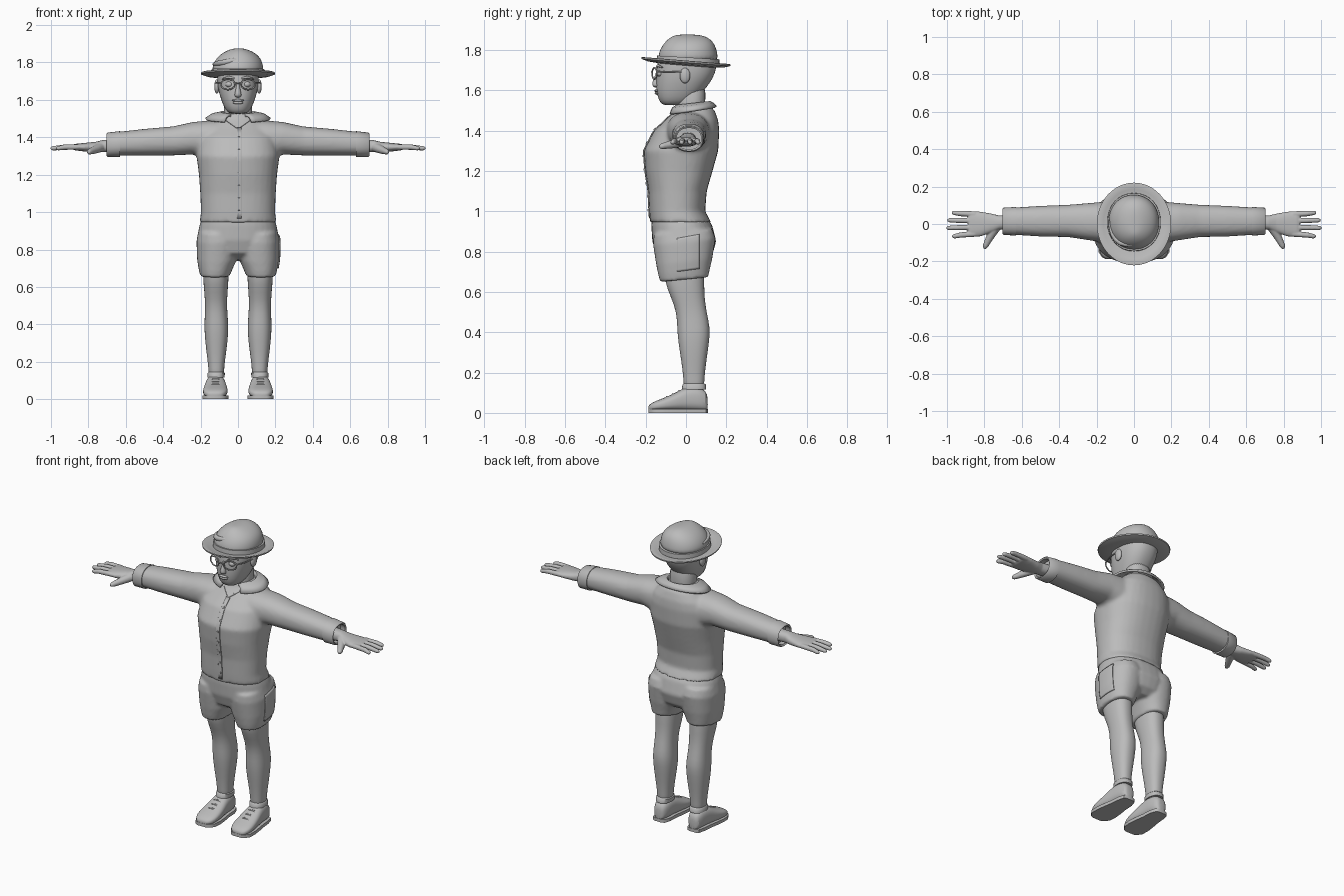
import bpy, bmesh, math
from mathutils import Vector

cube = bpy.data.objects.get("Cube")
if cube:
    bpy.data.objects.remove(cube, do_unlink=True)

GREY = (0.5, 0.5, 0.5, 1)
grey = bpy.data.materials.new("plain_grey")
grey.use_nodes = True
grey.diffuse_color = GREY
grey.node_tree.nodes["Principled BSDF"].inputs["Base Color"].default_value = GREY


def skin(bm, rings):
    """Join rings of vertices into a closed tube."""
    n = len(rings[0])
    for a, b in zip(rings, rings[1:]):
        for i in range(n):
            j = (i + 1) % n
            bm.faces.new((a[i], a[j], b[j], b[i]))
    bm.faces.new(rings[0][::-1])
    bm.faces.new(rings[-1])


def loft(bm, axis, rows, side=1, power=2.3, tilt=0, n=32):
    """Rows give a station on the axis and the bounds of a rounded section."""
    rings = []
    for a, u0, u1, v0, v1 in rows:
        ring = []
        for i in range(n):
            c, s = math.cos(math.tau * i / n), math.sin(math.tau * i / n)
            u = (u0 + u1) / 2 + (u1 - u0) / 2 * math.copysign(abs(c) ** (2 / power), c)
            v = (v0 + v1) / 2 + (v1 - v0) / 2 * math.copysign(abs(s) ** (2 / power), s)
            x, y, z = {"x": (a, u, v), "y": (u, a, v), "z": (u, v, a)}[axis]
            ring.append(bm.verts.new((x * side, y, z + tilt * y)))
        rings.append(ring)
    skin(bm, rings)


def tube(bm, points, radii, n=12):
    """Round tube through points with a radius at each one."""
    points = [Vector(p) for p in points]
    rings = []
    for i, p in enumerate(points):
        along = points[min(i + 1, len(points) - 1)] - points[max(i - 1, 0)]
        turn = along.to_track_quat("Z", "Y")
        rings.append([bm.verts.new(p + turn @ Vector((math.cos(t), math.sin(t), 0)) * radii[i])
                      for t in (math.tau * k / n for k in range(n))])
    skin(bm, rings)


def symmetric(rows):
    return [(z, -x, x, y0, y1) for z, x, y0, y1 in rows]


def finish(name, bm, pair=False, remesh=0, subsurf=0):
    """Turn the bmesh into an object, or a mirrored pair of objects."""
    made = []
    for label, sx in ((("left_", 1), ("right_", -1)) if pair else (("", 1),)):
        bmesh.ops.scale(bm, vec=(sx, 1, 1), verts=bm.verts)
        bmesh.ops.recalc_face_normals(bm, faces=bm.faces)
        mesh = bpy.data.meshes.new(label + name)
        bm.to_mesh(mesh)
        mesh.materials.append(grey)
        ob = bpy.data.objects.new(label + name, mesh)
        bpy.context.scene.collection.objects.link(ob)
        bpy.ops.object.select_all(action="DESELECT")
        ob.select_set(True)
        bpy.context.view_layer.objects.active = ob
        bpy.ops.object.shade_smooth_by_angle(angle=math.radians(50))
        if remesh:
            mod = ob.modifiers.new("merge", "REMESH")
            mod.mode, mod.voxel_size, mod.use_smooth_shade = "VOXEL", remesh, True
            mod = ob.modifiers.new("soften", "SMOOTH")
            mod.factor, mod.iterations = 0.5, 5
        if subsurf:
            mod = ob.modifiers.new("round", "SUBSURF")
            mod.levels = mod.render_levels = subsurf
        made.append(ob)
    bm.free()
    return made[0]


def blob(name, centre, radii, pair=False):
    bm = bmesh.new()
    bmesh.ops.create_uvsphere(bm, u_segments=20, v_segments=12, radius=1)
    bmesh.ops.scale(bm, vec=radii, verts=bm.verts)
    bmesh.ops.translate(bm, vec=centre, verts=bm.verts)
    finish(name, bm, pair)


def patch(name, corners, target, axis, offset=0.002, steps=16):
    """Thin cloth plate projected onto a garment."""
    a, b, c, d = (Vector(p) for p in corners)
    bm = bmesh.new()
    grid = [[bm.verts.new(a.lerp(b, i / steps).lerp(d.lerp(c, i / steps), j / steps))
             for j in range(steps + 1)] for i in range(steps + 1)]
    for i in range(steps):
        for j in range(steps):
            bm.faces.new((grid[i][j], grid[i + 1][j], grid[i + 1][j + 1], grid[i][j + 1]))
    ob = finish(name, bm)
    mod = ob.modifiers.new("fit", "SHRINKWRAP")
    mod.target, mod.wrap_method, mod.offset = target, "PROJECT", offset
    mod.use_project_x, mod.use_project_y = axis == "x", axis == "y"
    mod.use_positive_direction, mod.use_negative_direction = axis == "y", axis == "x"
    mod = ob.modifiers.new("thickness", "SOLIDIFY")
    mod.thickness, mod.offset = 0.006, 0


# Shirt: body and sleeves merged into one soft surface
bm = bmesh.new()
loft(bm, "z", symmetric([
    (.945, .207, -.178, .125), (1, .198, -.182, .095), (1.1, .202, -.186, .103),
    (1.2, .209, -.202, .132), (1.3, .222, -.21, .16), (1.4, .21, -.158, .165),
    (1.45, .18, -.103, .16), (1.5, .125, -.055, .142), (1.53, .09, -.045, .11)]))
for side in (1, -1):
    loft(bm, "x", [
        (.05, -.1, .12, 1.28, 1.49), (.15, -.1, .12, 1.28, 1.49), (.24, -.087, .112, 1.308, 1.482),
        (.35, -.07, .103, 1.303, 1.458), (.5, -.067, .097, 1.303, 1.445),
        (.66, -.057, .087, 1.303, 1.427)], side)
shirt = finish("shirt", bm, remesh=.011)

# Rolled cuffs, hollow at the wrist
bm = bmesh.new()
loft(bm, "x", [(.628, -.05, .08, 1.31, 1.42), (.632, -.062, .091, 1.295, 1.433),
               (.697, -.058, .087, 1.294, 1.425), (.702, -.053, .082, 1.299, 1.42),
               (.697, -.046, .075, 1.307, 1.412), (.665, -.046, .075, 1.307, 1.412)])
finish("cuff", bm, pair=True)

# Hands with four fingers and a thumb
bm = bmesh.new()
loft(bm, "x", [(.65, -.03, .05, 1.32, 1.39), (.72, -.03, .045, 1.32, 1.386),
               (.76, -.046, .055, 1.32, 1.376), (.82, -.066, .066, 1.324, 1.37),
               (.87, -.07, .069, 1.33, 1.365), (.885, -.065, .063, 1.337, 1.36)])
for base, tip, reach in ((-.053, -.066, .972), (-.018, -.021, 1.003), (.018, .02, .998), (.053, .06, .975)):
    tube(bm, [(.85, base, 1.348), (.93, (base + tip) / 2, 1.347), (reach - .01, tip, 1.341),
              (reach, tip, 1.34)], [.015, .0145, .012, .006])
tube(bm, [(.74, -.02, 1.345), (.77, -.07, 1.332), (.795, -.118, 1.322), (.8, -.132, 1.32)],
     [.026, .021, .015, .008])
finish("hand", bm, pair=True, remesh=.004)

# Shorts: hips and two legs merged
bm = bmesh.new()
loft(bm, "z", symmetric([
    (.97, .192, -.17, .105), (.93, .206, -.172, .13), (.85, .222, -.167, .15),
    (.78, .19, -.145, .13), (.745, .12, -.09, .09)]))
for side in (1, -1):
    loft(bm, "z", [
        (.662, .043, .203, -.128, .11), (.7, .028, .211, -.138, .118), (.75, .005, .219, -.148, .13),
        (.85, -.01, .222, -.163, .146), (.9, .01, .21, -.16, .13)], side, tilt=.1)
shorts = finish("shorts", bm, remesh=.009)

# Shirt front, buttons, neckline and side pocket
FRONT = -.4
def front_strip(name, x0, z0, x1, z1, width, offset=.002):
    patch(name, [(x0 - width, FRONT, z0), (x0 + width, FRONT, z0),
                 (x1 + width, FRONT, z1), (x1 - width, FRONT, z1)], shirt, "y", offset)
front_strip("placket", .006, .965, .006, 1.45, .012)
for i in range(7):
    z = 1 + i * .067
    front_strip("button", .006, z, .006, z + .01, .005, .006)
for side, label in ((1, "left"), (-1, "right")):
    front_strip(label + "_neckline", .004 * side, 1.45, .06 * side, 1.49, .006)
patch("pocket", [(.4, -.045, .7), (.4, .065, .715), (.4, .065, .885), (.4, -.045, .865)],
      shorts, "x", .004)

# Folded collar, open at the front
bm = bmesh.new()
strips = []
for i in range(33):
    t = math.radians(-155 + 310 * i / 32)
    s, c = math.sin(t), math.cos(t)
    strips.append([bm.verts.new(p) for p in (
        (.083 * s, .03 + .078 * c, 1.515 + .01 * c), (.095 * s, .03 + .09 * c, 1.53 + .01 * c),
        (.14 * s, .03 + .105 * c, 1.52 + .012 * c), (.172 * s, .03 + .118 * c, 1.498 + .018 * c))])
for a, b in zip(strips, strips[1:]):
    for k in range(3):
        bm.faces.new((a[k], a[k + 1], b[k + 1], b[k]))
collar = finish("collar", bm)
mod = collar.modifiers.new("thickness", "SOLIDIFY")
mod.thickness, mod.offset = .012, 0

# Legs and ankle bands
bm = bmesh.new()
loft(bm, "z", [
    (.76, .045, .19, -.11, .09), (.65, .05, .187, -.108, .09), (.57, .056, .18, -.073, .092),
    (.5, .06, .175, -.047, .102), (.42, .053, .179, -.043, .12), (.36, .05, .18, -.04, .116),
    (.25, .063, .169, -.022, .1), (.17, .075, .157, -.012, .09), (.08, .075, .157, -.01, .09)])
finish("leg", bm, pair=True, subsurf=1)
bm = bmesh.new()
loft(bm, "z", [(.115, .072, .162, -.02, .1), (.14, .07, .162, -.018, .098), (.147, .078, .155, -.01, .09)])
finish("ankle_band", bm, pair=True)

# Shoes with flat soles and laces
shoe = [(.108, .1, .14, .01, .075), (.1, .083, .157, .01, .11), (.06, .07, .167, .01, .132),
        (0, .067, .173, .01, .13), (-.04, .06, .18, .01, .106), (-.1, .054, .188, .01, .077),
        (-.15, .058, .187, .01, .06), (-.178, .078, .168, .01, .045), (-.187, .1, .15, .012, .032)]
bm = bmesh.new()
loft(bm, "y", shoe, power=2.6)
finish("shoe", bm, pair=True, subsurf=1)
bm = bmesh.new()
outline = [(r[2] + .003, r[0]) for r in shoe] + [(r[1] - .003, r[0]) for r in shoe[::-1]]
skin(bm, [[bm.verts.new((x, y, z)) for x, y in outline] for z in (0, .02)])
finish("sole", bm, pair=True)
bm = bmesh.new()
for y, z in ((-.035, .108), (-.065, .093), (-.095, .079)):
    tube(bm, [(.085, y, z - .012), (.105, y, z), (.135, y, z), (.155, y, z - .012)], [.005] * 4, 8)
finish("laces", bm, pair=True)

# Neck and head
bm = bmesh.new()
loft(bm, "z", symmetric([(1.44, .08, -.05, .1), (1.53, .076, -.045, .092), (1.65, .076, -.05, .105)]))
finish("neck", bm, subsurf=1)
bm = bmesh.new()
loft(bm, "z", symmetric([
    (1.525, .035, -.108, -.02), (1.535, .058, -.126, .02), (1.565, .077, -.141, .06),
    (1.61, .093, -.148, .1), (1.66, .108, -.147, .135), (1.71, .112, -.146, .153),
    (1.76, .112, -.137, .15), (1.8, .09, -.1, .12)]))
finish("head", bm, subsurf=1)

# Face
bm = bmesh.new()
loft(bm, "z", symmetric([(1.612, .008, -.155, -.12), (1.62, .02, -.166, -.12), (1.635, .018, -.17, -.12),
                         (1.665, .01, -.156, -.12), (1.7, .008, -.148, -.12)]), n=16)
finish("nose", bm, subsurf=1)
blob("upper_lip", (0, -.146, 1.597), (.034, .01, .007))
blob("lower_lip", (0, -.144, 1.585), (.028, .011, .008))
blob("eye", (.047, -.127, 1.683), (.02, .018, .016), pair=True)
blob("ear", (.113, -.005, 1.672), (.014, .026, .038), pair=True)
bm = bmesh.new()
tube(bm, [(.02, -.143, 1.715), (.05, -.14, 1.722), (.085, -.115, 1.712)], [.005, .007, .003])
finish("eyebrow", bm, pair=True)

# Glasses
bm = bmesh.new()
ring = [(.054 + .037 * math.cos(t), -.156 + .012 * math.cos(t), 1.683 + .028 * math.sin(t))
        for t in (math.tau * i / 24 for i in range(25))]
tube(bm, ring, [.004] * 25, 8)
tube(bm, [(0, -.17, 1.69), (.018, -.167, 1.688)], [.004] * 2, 8)
tube(bm, [(.09, -.145, 1.692), (.114, -.08, 1.692), (.12, .005, 1.69)], [.004] * 3, 8)
finish("glasses_half", bm, pair=True)

# Hat: crown, band, brim and a soft fold
bm = bmesh.new()
loft(bm, "z", [
    (1.73, -.137, .136, -.14, .16), (1.78, -.139, .136, -.138, .157), (1.82, -.118, .124, -.119, .146),
    (1.85, -.086, .094, -.094, .126), (1.87, -.045, .052, -.064, .09), (1.876, -.012, .02, -.035, .045)],
    power=2.1)
finish("hat_crown", bm, subsurf=2)
bm = bmesh.new()
loft(bm, "z", symmetric([(1.735, .13, -.13, .15), (1.735, .143, -.146, .166),
                         (1.763, .142, -.144, .165), (1.763, .13, -.13, .15)]), power=2.1, tilt=-.06)
finish("hat_band", bm)
bm = bmesh.new()
loft(bm, "z", symmetric([(1.722, .12, -.13, .14), (1.728, .17, -.19, .19), (1.737, .197, -.22, .22),
                         (1.745, .199, -.221, .221), (1.747, .195, -.217, .217), (1.736, .165, -.185, .185),
                         (1.732, .12, -.13, .14)]), power=2, tilt=-.08, n=48)
finish("hat_brim", bm)
bm = bmesh.new()
tube(bm, [(-.134, .03, 1.79), (-.122, -.06, 1.793), (-.075, -.108, 1.8), (-.01, -.112, 1.812), (.05, -.085, 1.83)],
     [.004, .014, .017, .014, .004])
finish("hat_fold", bm, subsurf=1)
